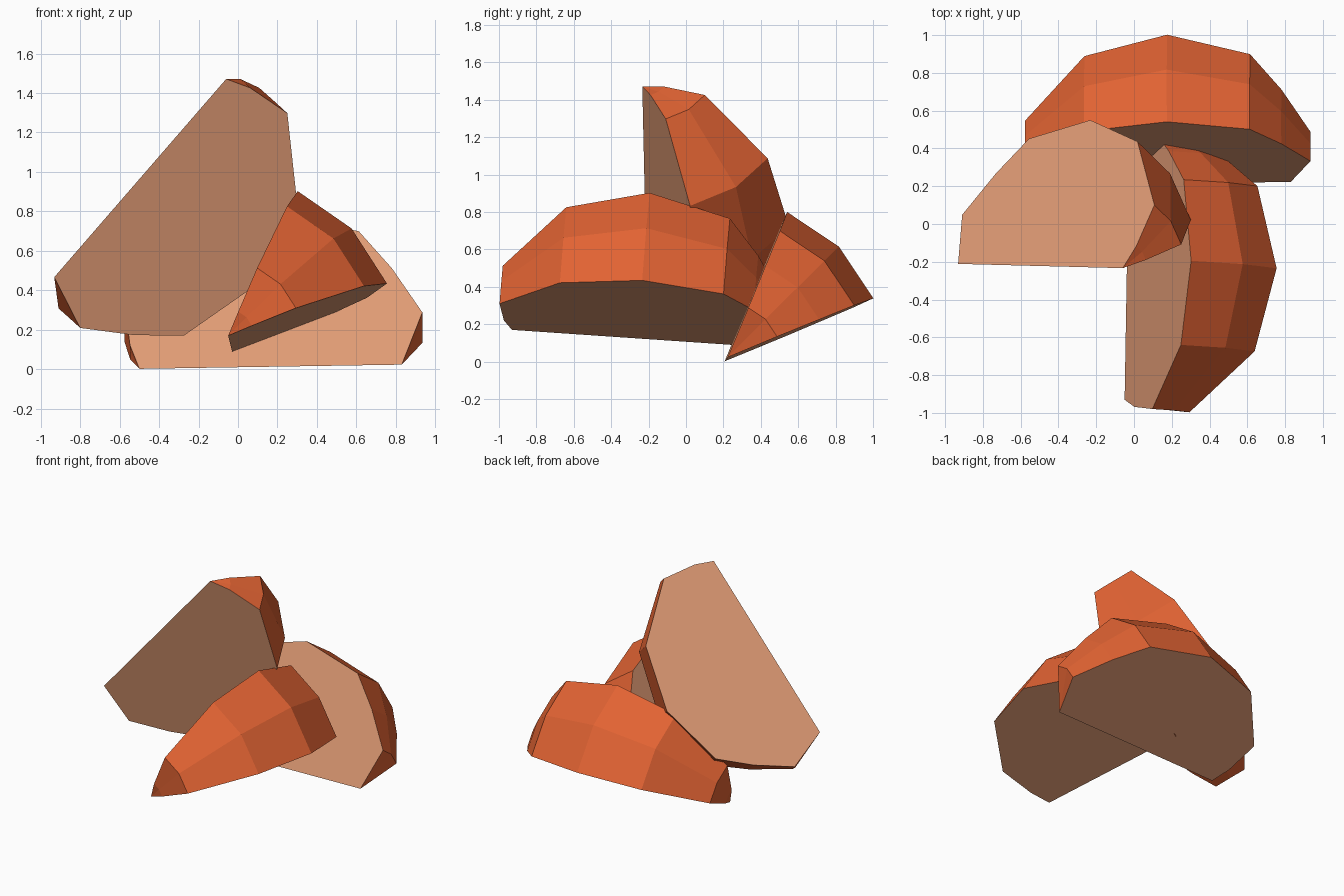
import bpy, bmesh, math
from mathutils import Vector, Matrix

if "Cube" in bpy.data.objects:
    bpy.data.objects.remove(bpy.data.objects["Cube"])


def material(name, rgb):
    m = bpy.data.materials.new(name)
    m.diffuse_color = (*rgb, 1)
    m.use_nodes = True
    m.node_tree.nodes["Principled BSDF"].inputs["Base Color"].default_value = m.diffuse_color
    return m


PEEL = material("orange_peel", (0.76, 0.125, 0.033))
FLESH = material("peach_flesh", (0.76, 0.335, 0.18))

# Half outline of the fruit: (position along the core, distance from it)
PROFILE = [(-0.735, 0.13), (-0.76, 0.37), (-0.44, 0.735), (0, 0.852),
           (0.437, 0.735), (0.60, 0.53), (0.75, 0.285)]
CORE = (-0.69, 0.64)
ANGLES = [math.radians(a) for a in (22.5, 45, 67.5)]


def wedge_mesh():
    bm = bmesh.new()
    start, end = (bm.verts.new((x, 0, 0)) for x in CORE)
    cols = [[bm.verts.new((x, r * math.cos(a), r * math.sin(a))) for x, r in PROFILE]
            for a in ANGLES]
    # two flat cut faces
    for col in (cols[0], cols[-1]):
        bm.faces.new([start, *col, end]).material_index = 1
    # faceted peel and end caps
    for a, b in zip(cols, cols[1:]):
        bm.faces.new([start, a[0], b[0]])
        bm.faces.new([end, a[-1], b[-1]])
        for i in range(len(PROFILE) - 1):
            bm.faces.new([a[i], a[i + 1], b[i + 1], b[i]])
    bmesh.ops.recalc_face_normals(bm, faces=bm.faces)
    me = bpy.data.meshes.new("wedge")
    bm.to_mesh(me)
    bm.free()
    me.materials.append(PEEL)
    me.materials.append(FLESH)
    return me


MESH = wedge_mesh()


def place(name, origin, core_dir, side_dir, roll=0):
    x = Vector(core_dir).normalized()
    y = Vector(side_dir)
    y = (y - x * y.dot(x)).normalized()
    z = x.cross(y)
    ob = bpy.data.objects.new(name, MESH)
    bpy.context.collection.objects.link(ob)
    ob.matrix_world = (Matrix.Translation(origin)
                       @ Matrix((x, y, z)).transposed().to_4x4()
                       @ Matrix.Rotation(math.radians(roll), 4, 'X'))


# two wedges lying on the ground, one leaning on top
place("back_wedge", (0.19, 0.215, 0.013), (1, 0.012, 0.016), (0, 1, 0))
place("right_wedge", (-0.038, -0.242, 0.123), (0.017, 0.997, -0.068), (0, 0, 1), 1)
place("leaning_wedge", (-0.512, -0.222, 0.95), (-0.655, 0.017, -0.755), (0, 1, 0), 2.5)
